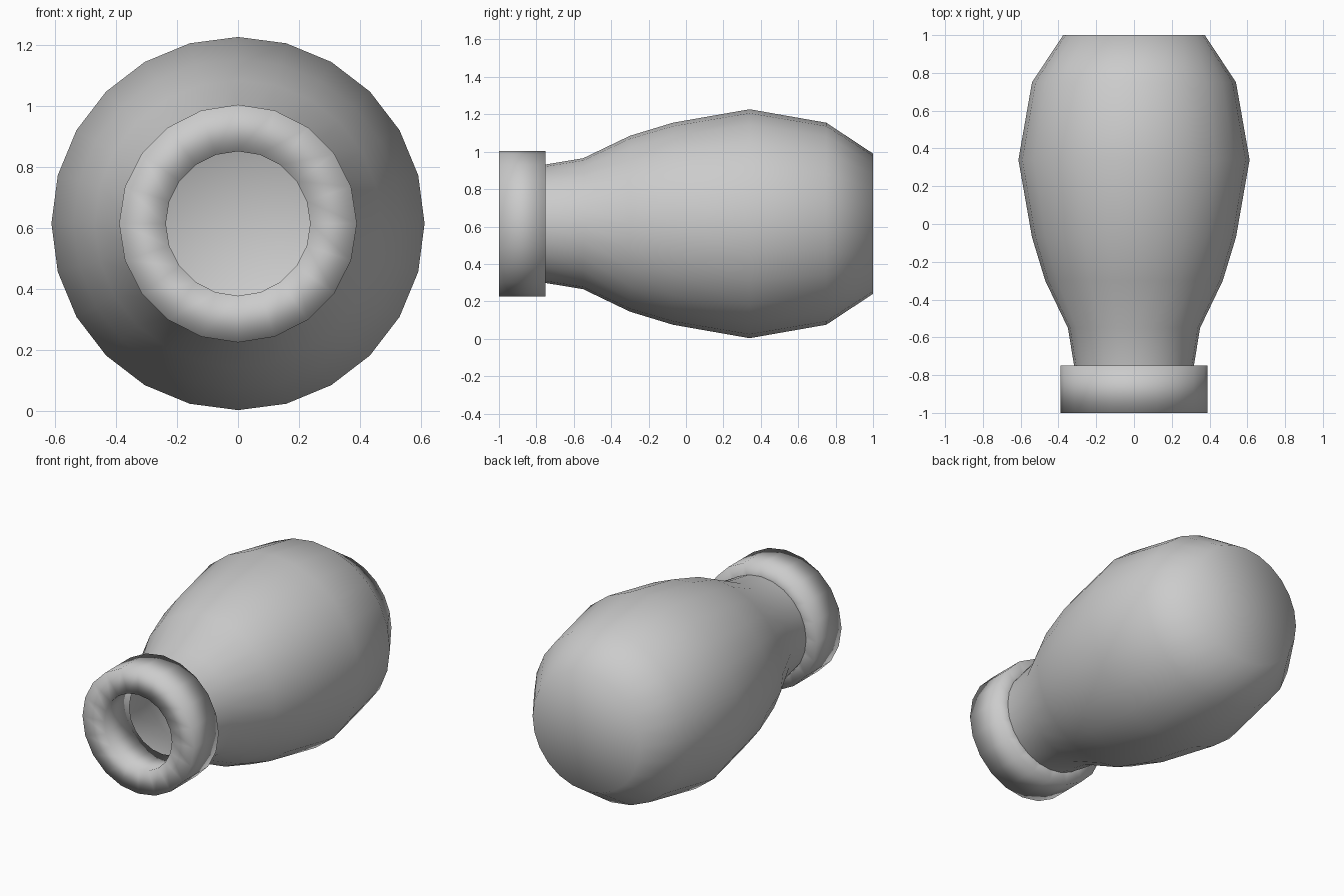
import bpy, bmesh, math

if "Cube" in bpy.data.objects:
    bpy.data.objects.remove(bpy.data.objects["Cube"])

AXIS_Z = 0.615


def lathe(name, profile, sides, closed=False):
    """Revolve (radius, y) points around the lying-down axis; radius 0 makes a pole."""
    bm = bmesh.new()
    rings = []
    for r, y in profile:
        if r == 0:
            rings.append([bm.verts.new((0, y, AXIS_Z))] * sides)
            continue
        ring = []
        for i in range(sides):
            a = 2 * math.pi * i / sides
            ring.append(bm.verts.new((r * math.sin(a), y, AXIS_Z + r * math.cos(a))))
        rings.append(ring)
    pairs = list(zip(rings, rings[1:]))
    if closed:
        pairs.append((rings[-1], rings[0]))
    for lo, hi in pairs:
        for i in range(sides):
            j = (i + 1) % sides
            corners = list(dict.fromkeys((lo[i], lo[j], hi[j], hi[i])))
            bm.faces.new(corners)
    bmesh.ops.recalc_face_normals(bm, faces=bm.faces)
    for f in bm.faces:
        f.smooth = True
    mesh = bpy.data.meshes.new(name)
    bm.to_mesh(mesh)
    bm.free()
    obj = bpy.data.objects.new(name, mesh)
    bpy.context.collection.objects.link(obj)
    return obj


# Hollow body: outer wall to the flat base, then back along a thin inner wall
outer = [(0.317, -0.75), (0.35, -0.55), (0.47, -0.30), (0.54, -0.07),
         (0.612, 0.34), (0.54, 0.75), (0.375, 1.0)]
wall = 0.012
inner = [(r - wall, min(y, 1.0 - wall)) for r, y in reversed(outer)]
lathe("bottle_body", outer + [(0, 1.0), (0, 1.0 - wall)][:1], 24)
lathe("bottle_lining", [(0, 1.0 - wall)] + inner, 24).data.flip_normals()

# Thick collar around the mouth
lathe("mouth_collar", [(0.237, -1.0), (0.39, -1.0), (0.39, -0.75), (0.237, -0.75)],
      20, closed=True)
